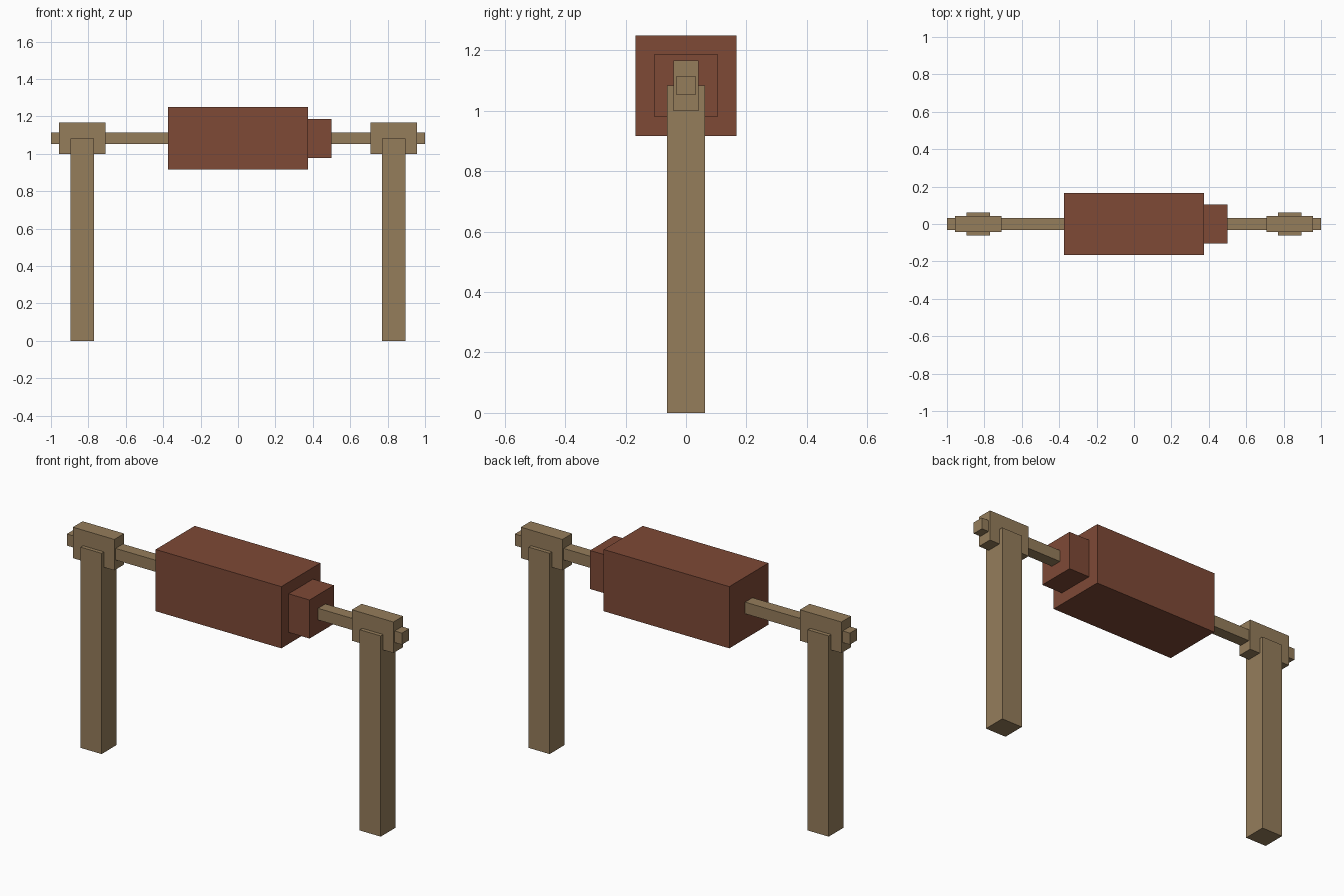
import bpy

# Clear the default cube
cube = bpy.data.objects.get("Cube")
if cube:
    bpy.data.objects.remove(cube, do_unlink=True)


def make_material(name, colour):
    mat = bpy.data.materials.new(name)
    mat.use_nodes = True
    mat.diffuse_color = colour
    bsdf = next(n for n in mat.node_tree.nodes if n.type == 'BSDF_PRINCIPLED')
    bsdf.inputs["Base Color"].default_value = colour
    return mat


def box(name, centre, size, mat):
    bpy.ops.mesh.primitive_cube_add(size=1, location=centre)
    obj = bpy.context.object
    obj.name = name
    obj.scale = size
    bpy.ops.object.transform_apply(location=False, rotation=False, scale=True)
    obj.data.materials.append(mat)
    return obj


wood = make_material("tan wood", (0.30, 0.205, 0.105, 1))
meat = make_material("roast brown", (0.21, 0.067, 0.037, 1))

AXIS_Z = 1.083  # height of the spit

# Spit rod running through everything
box("spit_rod", (0, 0, AXIS_Z), (2.0, 0.0625, 0.0625), wood)

# Roast and its smaller end piece
box("roast_body", (0, 0, AXIS_Z), (0.75, 0.333, 0.333), meat)
box("roast_end", (0.4365, 0, AXIS_Z), (0.127, 0.208, 0.208), meat)

# Posts with the crossheads that hold the rod
for side, x in (("left", 0.833), ("right", -0.833)):
    box(side + "_post", (x, 0, AXIS_Z / 2), (0.125, 0.125, AXIS_Z), wood)
    box(side + "_crosshead", (x, 0, AXIS_Z), (0.248, 0.083, 0.167), wood)
